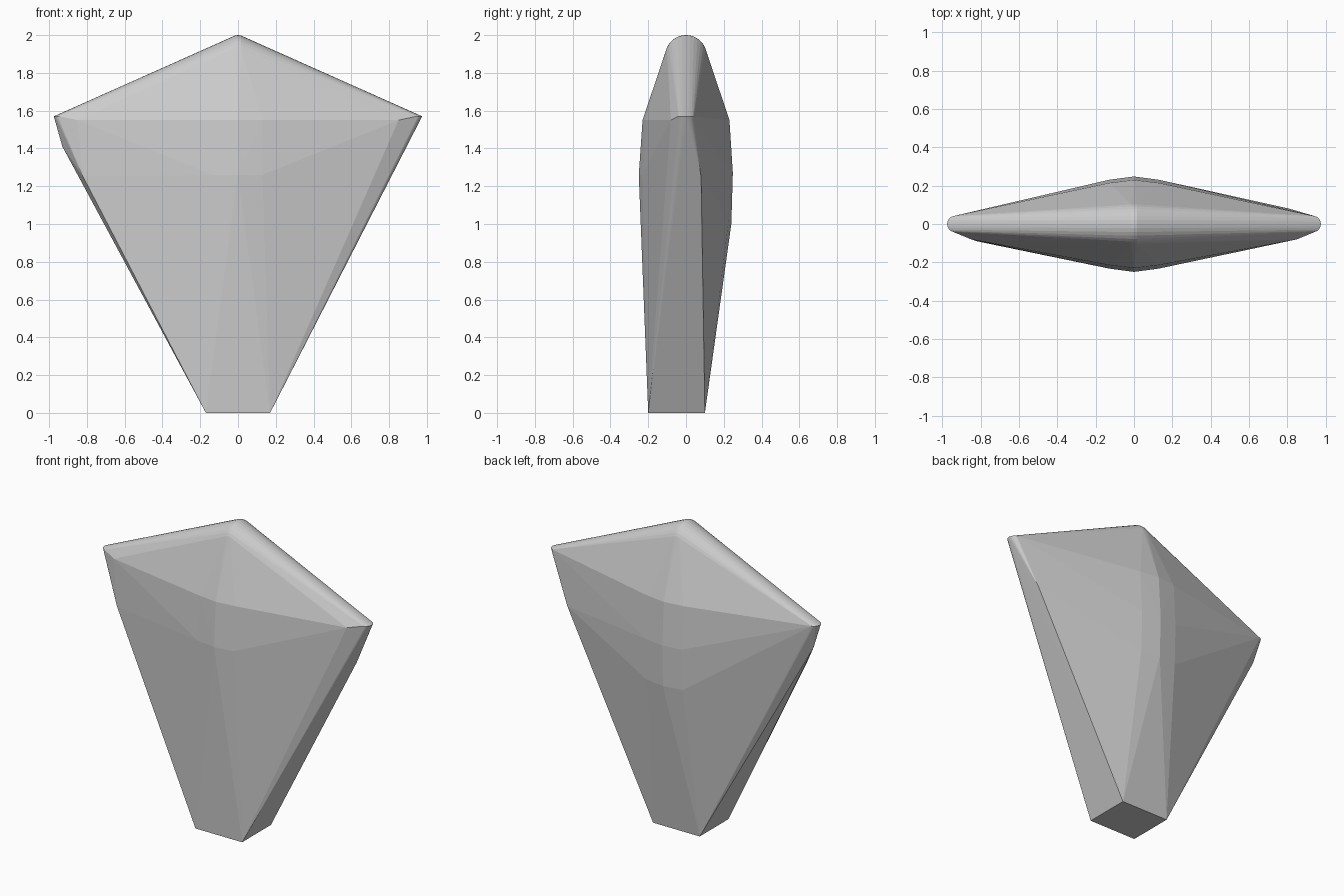
import bpy, bmesh, math

if "Cube" in bpy.data.objects:
    bpy.data.objects.remove(bpy.data.objects["Cube"])

pts = []


def mirrored(x, y, z):
    """Add a point on both the left and right side."""
    pts.extend([(x, y, z), (-x, y, z)])


# flat base
for y in (-0.20, 0.10):
    mirrored(0.17, y, 0)

# swollen middle: centre ridge plus shoulders, front and back
for y, z in ((-0.23, 1.55), (-0.25, 1.26), (0.23, 1.55), (0.248, 1.27), (0.24, 1.0)):
    pts.append((0, y, z))
    mirrored(0.13, y * 0.93, z)

# rounded crest at the top, slightly narrowed towards its highest point
for i in range(17):
    a = math.pi * i / 16
    for x, drop in ((0, 0), (0.015, 0.002), (0.03, 0.01)):
        mirrored(x, 0.11 * math.cos(a), 1.89 - drop + 0.11 * math.sin(a))

# small rounded wing tips
for i in range(13):
    a = -math.pi / 2 + math.pi * i / 12
    mirrored(0.935 + 0.04 * math.cos(a), 0.042 * math.sin(a), 1.57)

# extra corners of the wings
mirrored(0.85, -0.08, 1.55)
pts += [(-0.93, 0, 1.41), (0.81, 0.08, 1.25), (-0.82, -0.09, 1.25)]

# stone body: convex skin around the points
bm = bmesh.new()
for p in pts:
    bm.verts.new(p)
bmesh.ops.remove_doubles(bm, verts=bm.verts, dist=0.0005)
res = bmesh.ops.convex_hull(bm, input=bm.verts)
junk = {g for g in res["geom_interior"] + res["geom_unused"]
        if isinstance(g, bmesh.types.BMVert)}
bmesh.ops.delete(bm, geom=list(junk), context="VERTS")
bmesh.ops.recalc_face_normals(bm, faces=bm.faces)
me = bpy.data.meshes.new("stone_body")
bm.to_mesh(me)
bm.free()
body = bpy.data.objects.new("stone_body", me)
bpy.context.collection.objects.link(body)

mat = bpy.data.materials.new("light grey")
mat.diffuse_color = (0.6, 0.6, 0.6, 1)
mat.use_nodes = True
mat.node_tree.nodes["Principled BSDF"].inputs["Base Color"].default_value = mat.diffuse_color
me.materials.append(mat)
